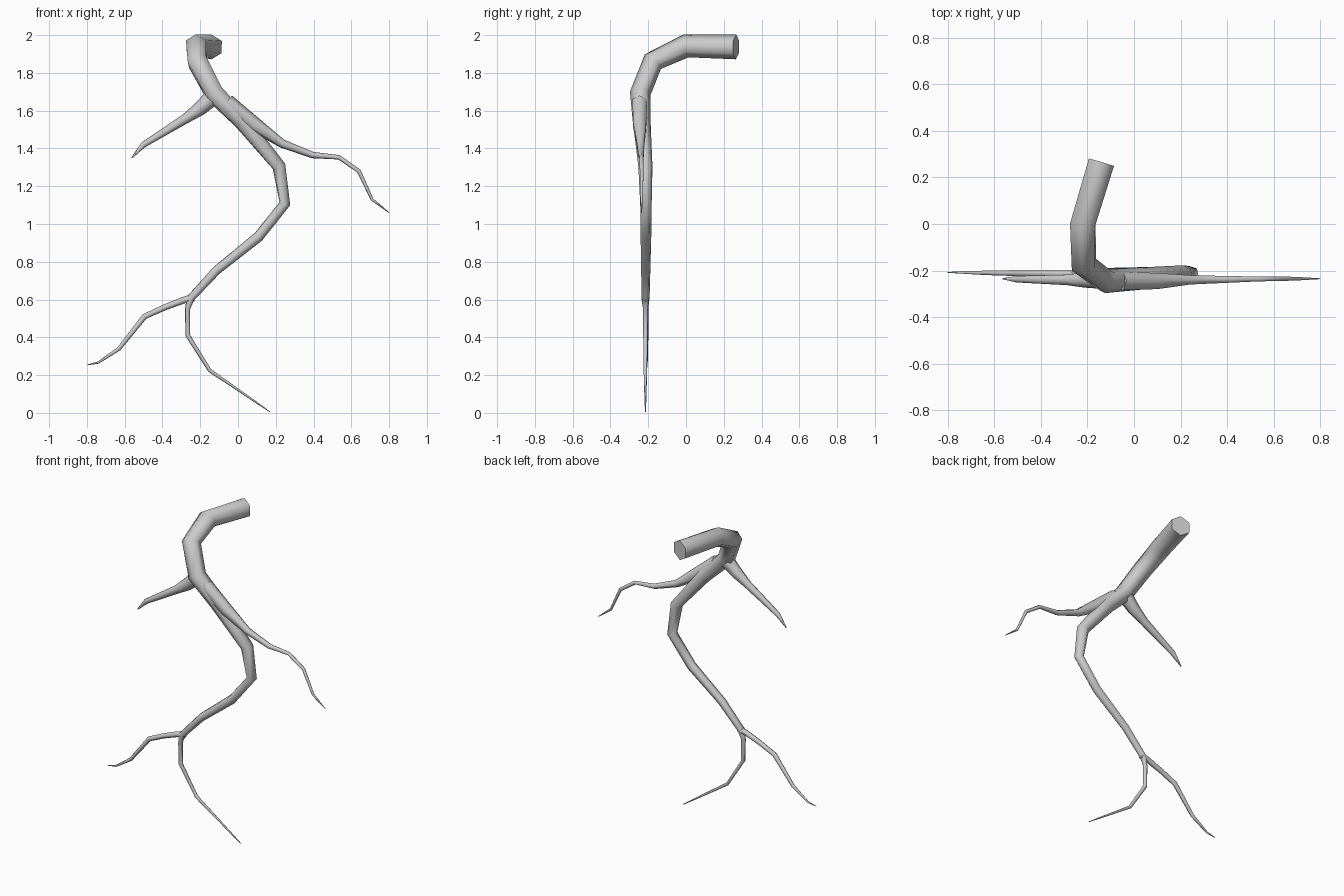
import bpy, bmesh, math
from mathutils import Vector

cube = bpy.data.objects.get("Cube")
if cube:
    bpy.data.objects.remove(cube, do_unlink=True)

# One plain grey material
GREY = (0.6, 0.6, 0.6, 1.0)
mat = bpy.data.materials.new("root grey")
mat.use_nodes = True
mat.diffuse_color = GREY
bsdf = mat.node_tree.nodes["Principled BSDF"]
bsdf.inputs["Base Color"].default_value = GREY
bsdf.inputs["Roughness"].default_value = 0.8

SIDES = 6


def tube(name, path):
    """Tapered six-sided tube through (x, y, z, radius) points, mitred at bends."""
    pts = [Vector(p[:3]) for p in path]
    dirs = [(b - a).normalized() for a, b in zip(pts, pts[1:])]
    bm = bmesh.new()
    rings = []
    side = None
    for i, p in enumerate(pts):
        before, after = dirs[max(i - 1, 0)], dirs[min(i, len(dirs) - 1)]
        t = (before + after).normalized()
        # carry the ring orientation along the path so it does not twist
        if side is None:
            side = t.cross(Vector((0, 0, 1)) if abs(t.z) < 0.8 else Vector((0, 1, 0)))
        side = (side - t * side.dot(t)).normalized()
        up = t.cross(side)
        ring = []
        for k in range(SIDES):
            a = math.tau * (k + 0.5) / SIDES
            ring.append(bm.verts.new(p + (side * math.cos(a) + up * math.sin(a)) * path[i][3]))
        rings.append(ring)
    for r0, r1 in zip(rings, rings[1:]):
        for k in range(SIDES):
            j = (k + 1) % SIDES
            bm.faces.new((r0[k], r0[j], r1[j], r1[k]))
    bm.faces.new(rings[0][::-1])
    bm.faces.new(rings[-1])
    bmesh.ops.recalc_face_normals(bm, faces=bm.faces)
    mesh = bpy.data.meshes.new(name)
    bm.to_mesh(mesh)
    bm.free()
    mesh.materials.append(mat)
    obj = bpy.data.objects.new(name, mesh)
    bpy.context.collection.objects.link(obj)
    bpy.ops.object.select_all(action='DESELECT')
    obj.select_set(True)
    bpy.context.view_layer.objects.active = obj
    bpy.ops.object.shade_smooth_by_angle(angle=math.radians(65))
    return obj


# Main root, from the cut end at the back down to the lower fork and its long tip
tube("main_root", [
    (-.14, .265, 1.937, .065), (-.22, 0, 1.943, .062), (-.215, -.175, 1.86, .058),
    (-.125, -.243, 1.69, .055), (.02, -.235, 1.545, .048), (.217, -.215, 1.305, .038),
    (.248, -.212, 1.107, .031), (.108, -.212, .932, .029), (-.113, -.213, .755, .025),
    (-.252, -.214, .605, .022), (-.267, -.214, .55, .014), (-.266, -.214, .41, .013),
    (-.15, -.215, .225, .01), (.09, -.215, .06, .005), (.17, -.215, .005, .002)])

# Upper side root on the right-hand side
tube("upper_right_branch", [
    (-.2, -.235, 1.65, .02), (-.14, -.238, 1.667, .045), (-.2, -.24, 1.612, .038),
    (-.28, -.24, 1.556, .026), (-.5, -.237, 1.42, .016), (-.563, -.235, 1.35, .003)][1:])

# Upper side root on the left-hand side
tube("upper_left_branch", [
    (-.06, -.245, 1.645, .045), (.09, -.245, 1.525, .04), (.235, -.24, 1.425, .023),
    (.395, -.238, 1.365, .017), (.535, -.236, 1.353, .012), (.64, -.235, 1.28, .011),
    (.71, -.235, 1.13, .008), (.8, -.235, 1.06, .002)])

# Lower side root on the right-hand side
tube("lower_right_branch", [
    (-.235, -.214, .61, .02), (-.29, -.213, .596, .018), (-.39, -.212, .558, .016),
    (-.495, -.211, .51, .015), (-.63, -.21, .34, .011), (-.74, -.208, .266, .006),
    (-.8, -.208, .254, .002)])
